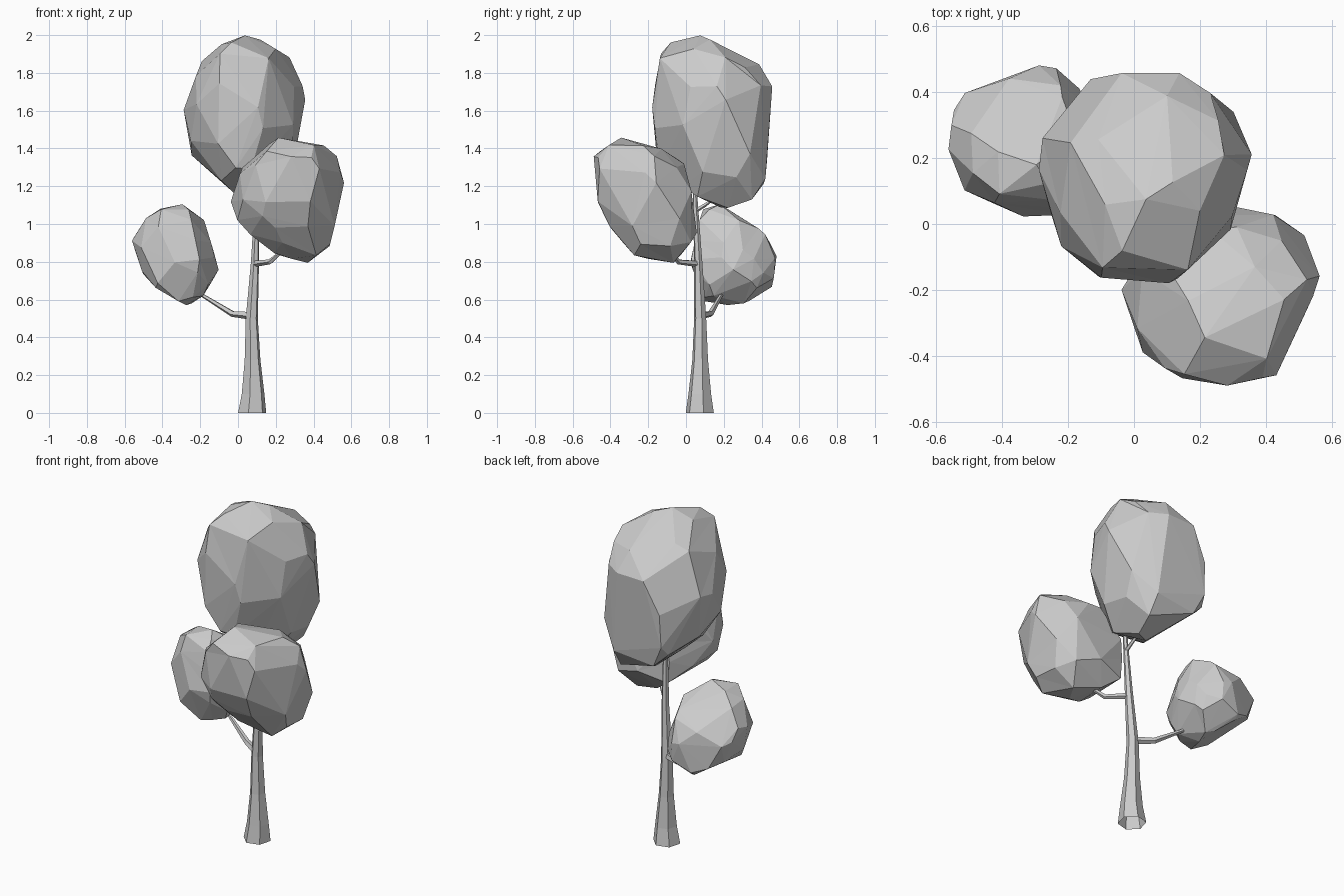
import bpy, bmesh, math
from mathutils import Vector

cube = bpy.data.objects.get("Cube")
if cube:
    bpy.data.objects.remove(cube, do_unlink=True)

# Single plain grey for the whole tree
grey = bpy.data.materials.new("plain_grey")
grey.use_nodes = True
grey.diffuse_color = (0.6, 0.6, 0.6, 1)
grey.node_tree.nodes["Principled BSDF"].inputs["Base Color"].default_value = (0.6, 0.6, 0.6, 1)


def plane_axes(turn, tilt):
    """Across and up axes of a profile plane, turned about z and tilted."""
    t, e = math.radians(turn), math.radians(tilt)
    return (Vector((math.cos(t), math.sin(t), 0)),
            Vector((-math.sin(t) * math.sin(e), math.cos(t) * math.sin(e), math.cos(e))))


# Planes in which the foliage profiles are drawn
PLANES = {"front": plane_axes(0, 0), "side": plane_axes(90, 0), "plan": plane_axes(0, 90),
          "diagonal": plane_axes(35, 25), "reverse": plane_axes(215, 25),
          "under": plane_axes(145, -30)}


def finish(name, bm):
    bmesh.ops.recalc_face_normals(bm, faces=bm.faces[:])
    mesh = bpy.data.meshes.new(name)
    bm.to_mesh(mesh)
    bm.free()
    mesh.materials.append(grey)
    obj = bpy.data.objects.new(name, mesh)
    bpy.context.scene.collection.objects.link(obj)
    return obj


def bounds(points):
    return [(min(p[i] for p in points), max(p[i] for p in points)) for i in (0, 1)]


def reach(plane, outline, centre, direction):
    """Distance from the centre to a convex outline along a direction."""
    c, d = (Vector([axis.dot(p) for axis in PLANES[plane]]) for p in (centre, direction))
    best = math.inf
    for i, point in enumerate(outline):
        a, b = Vector(outline[i - 1]), Vector(point)
        normal = Vector((b.y - a.y, a.x - b.x))
        gap = normal.dot(a - c)
        if gap < 0:
            normal, gap = -normal, -gap
        slope = normal.dot(d)
        if slope > 1e-6:
            best = min(best, gap / slope)
    return best


def foliage(name, **outlines):
    """Ball trimmed to its outlines, then reduced to large facets."""
    extents = bounds(outlines["plan"]) + bounds(outlines["front"])[1:]
    centre = Vector([(a + b) / 2 for a, b in extents])
    half = Vector([(b - a) / 2 for a, b in extents])
    bm = bmesh.new()
    bmesh.ops.create_icosphere(bm, subdivisions=4, radius=1.22)
    for v in bm.verts:
        d = v.co * half
        v.co = centre + d * min(1, *(reach(p, o, centre, d) for p, o in outlines.items()))
    obj = finish(name, bm)
    facets = obj.modifiers.new("large_facets", 'DECIMATE')
    facets.ratio = 0.07
    return obj


def limb(name, path, sides):
    """Tapered limb through (centre, radius) rings, open at the root."""
    bm = bmesh.new()
    rings = []
    for i, (centre, radius) in enumerate(path):
        before, after = path[max(i - 1, 0)][0], path[min(i + 1, len(path) - 1)][0]
        along = Vector(after) - Vector(before)
        if centre[2] == 0:
            along = Vector((0, 0, 1))
        frame = Vector((0, 0, 1)).rotation_difference(along)
        ring = []
        for k in range(sides):
            a = math.tau * k / sides + math.radians(15)
            offset = frame @ Vector((math.cos(a), math.sin(a), 0)) * radius
            ring.append(bm.verts.new(Vector(centre) + offset))
        rings.append(ring)
    for low, high in zip(rings, rings[1:]):
        for k in range(sides):
            n = (k + 1) % sides
            bm.faces.new((low[k], low[n], high[n], high[k]))
    bm.faces.new(rings[-1])
    return finish(name, bm)


# Trunk and branches
limb("trunk", [((.075, .073, 0), .077), ((.08, .073, .1), .062),
               ((.077, .075, .28), .043), ((.073, .075, .5), .033),
               ((.09, .065, .8), .022), ((.1, .05, 1.1), .014),
               ((.1, .045, 1.22), .01)], 6)
limb("left_branch", [((.07, .075, .515), .022), ((-.03, .13, .525), .017),
                     ((-.2, .19, .63), .009)], 5)
limb("right_branch", [((.09, .06, .79), .018), ((.17, -.04, .8), .014),
                      ((.25, -.1, .87), .008)], 5)
limb("upper_branch", [((.1, .05, 1.07), .012), ((.1, .1, 1.1), .01),
                      ((.09, .18, 1.16), .007)], 5)

# Foliage masses
foliage("top_foliage",
        front=[(-.07, 1.99), (.13, 2), (.28, 1.93), (.345, 1.7), (.345, 1.58), (.28, 1.25),
               (.15, 1.08), (.08, 1.08), (-.04, 1.18), (-.24, 1.36), (-.29, 1.6),
               (-.19, 1.87), (-.12, 1.95)],
        side=[(.08, 2), (-.13, 1.95), (-.18, 1.62), (-.15, 1.3), (.03, 1.15), (.22, 1.08),
              (.37, 1.14), (.42, 1.22), (.46, 1.73), (.36, 1.88), (.24, 1.95)],
        plan=[(-.29, .17), (-.26, .28), (-.13, .44), (0, .46), (.15, .45), (.3, .35),
              (.345, .27), (.345, .16), (.28, -.05), (.11, -.18), (-.09, -.17), (-.22, -.07)],
        diagonal=[(.06, 1.83), (-.04, 1.81), (-.15, 1.72), (-.22, 1.51), (-.19, 1.28),
                  (-.05, 1.03), (.25, .98), (.36, 1.1), (.44, 1.29), (.42, 1.67), (.31, 1.78)],
        reverse=[(-.41, 1.57), (-.32, 1.74), (-.13, 1.79), (.05, 1.8), (.15, 1.74),
                 (.22, 1.45), (.19, 1.24), (.07, 1.08), (-.13, .93), (-.37, .95), (-.44, 1.2)],
        under=[(-.11, 1.8), (.14, 1.79), (.3, 1.66), (.38, 1.42), (.34, 1.18),
               (.07, 1.02), (-.13, 1.07), (-.25, 1.4), (-.23, 1.59)])
foliage("right_foliage",
        front=[(.2, 1.46), (.44, 1.42), (.52, 1.37), (.56, 1.2), (.49, .89), (.37, .79),
               (.2, .84), (.01, .98), (-.04, 1.13), (.05, 1.36)],
        side=[(-.49, 1.36), (-.35, 1.46), (-.14, 1.4), (-.01, 1.32), (.04, 1.12),
              (.06, .95), (-.06, .79), (-.28, .83), (-.4, .98), (-.47, 1.12)],
        plan=[(-.04, -.2), (.02, -.39), (.13, -.46), (.27, -.49), (.43, -.46), (.56, -.18),
              (.51, -.02), (.4, .04), (.3, .06), (.1, .02)],
        diagonal=[(0, 1.17), (.22, 1.14), (.34, 1.05), (.4, .81), (.33, .6), (.17, .56),
                  (.03, .62), (-.14, .76), (-.2, .88), (-.17, 1.04)],
        under=[(-.53, 1.26), (-.34, 1.27), (-.2, 1.22), (-.07, 1.03), (-.07, .83),
               (-.26, .69), (-.5, .73), (-.58, .88), (-.62, 1.05)])
foliage("left_foliage",
        front=[(-.29, 1.12), (-.47, 1.06), (-.565, .91), (-.5, .73), (-.4, .61),
               (-.27, .57), (-.19, .61), (-.1, .76), (-.18, 1.03)],
        side=[(.09, 1.1), (.24, 1.12), (.38, 1.03), (.49, .81), (.44, .62), (.29, .57),
              (.1, .59), (.02, .8)],
        plan=[(-.565, .25), (-.53, .39), (-.26, .49), (-.16, .41), (-.1, .25), (-.2, .03),
              (-.33, .02), (-.52, .1)],
        diagonal=[(-.37, .94), (-.31, 1.11), (-.19, 1.17), (.05, 1.12), (.11, .8),
                  (-.05, .66), (-.2, .64), (-.3, .73)],
        reverse=[(.14, .87), (.28, .85), (.36, .63), (.3, .46), (.04, .35), (-.08, .43),
                 (-.11, .53), (-.01, .79)],
        under=[(.31, .95), (.4, .94), (.56, .86), (.65, .74), (.61, .63), (.4, .46),
               (.28, .45), (.18, .63), (.23, .82)])
